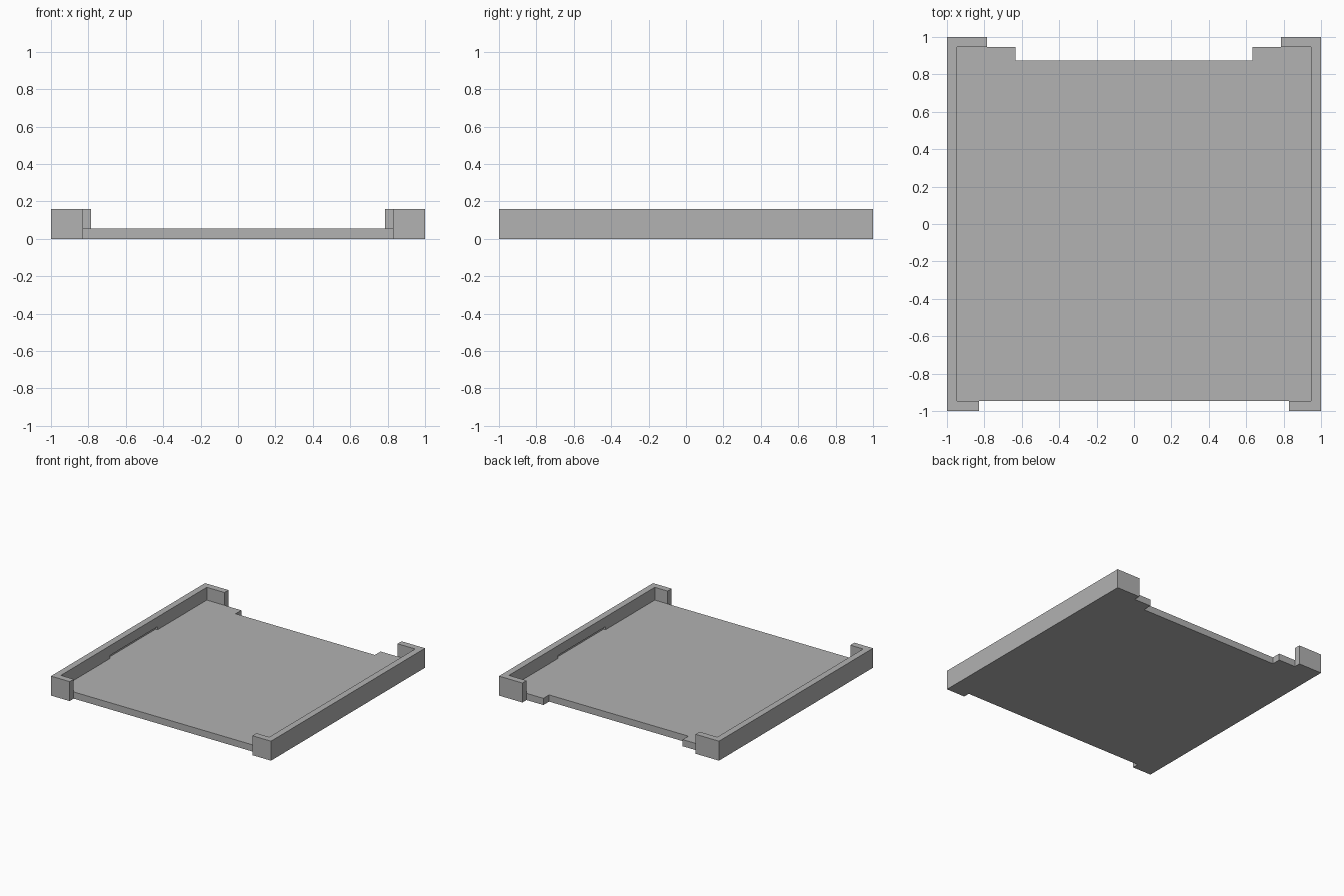
import bpy
import bmesh

cube = bpy.data.objects.get("Cube")
if cube:
    bpy.data.objects.remove(cube, do_unlink=True)

HEIGHT, FLOOR = 0.16, 0.055
INNER = 0.947        # inner face of the walls
FRONT_LIP, BACK_LIP = 0.83, 0.787   # inner ends of the corner returns

grey = bpy.data.materials.new("plain grey")
grey.use_nodes = True
colour = (0.445, 0.445, 0.445, 1)
grey.diffuse_color = colour
grey.node_tree.nodes["Principled BSDF"].inputs["Base Color"].default_value = colour


def prism(name, outline, z0, z1):
    """Extrude a flat outline from z0 up to z1."""
    bm = bmesh.new()
    base = bm.faces.new([bm.verts.new((x, y, z0)) for x, y in outline])
    top = bmesh.ops.extrude_face_region(bm, geom=[base])["geom"]
    verts = [v for v in top if isinstance(v, bmesh.types.BMVert)]
    bmesh.ops.translate(bm, verts=verts, vec=(0, 0, z1 - z0))
    bmesh.ops.recalc_face_normals(bm, faces=bm.faces)
    mesh = bpy.data.meshes.new(name)
    bm.to_mesh(mesh)
    bm.free()
    mesh.materials.append(grey)
    obj = bpy.data.objects.new(name, mesh)
    bpy.context.collection.objects.link(obj)
    return obj


def combine(target, other, operation):
    """Apply a boolean and remove the second object."""
    mod = target.modifiers.new("combine", "BOOLEAN")
    mod.operation, mod.solver, mod.object = operation, "EXACT", other
    bpy.context.view_layer.objects.active = target
    bpy.ops.object.modifier_apply(modifier=mod.name)
    bpy.data.objects.remove(other, do_unlink=True)


# Floor plate with stepped back edge and shallow front opening
half = [(FRONT_LIP, -INNER), (FRONT_LIP, -1), (1, -1), (1, 1),
        (BACK_LIP, 1), (BACK_LIP, INNER), (0.633, INNER), (0.633, 0.873)]
tray = prism("tray", half + [(-x, y) for x, y in reversed(half)], 0, FLOOR)

# Side walls with corner returns, each undercut by a shallow slot
wall = [(FRONT_LIP, -1), (1, -1), (1, 1), (BACK_LIP, 1),
        (BACK_LIP, INNER), (INNER, INNER), (INNER, -INNER), (FRONT_LIP, -INNER)]
slot = [(0.9, -0.31), (0.965, -0.31), (0.965, 0.31), (0.9, 0.31)]
for side, name in ((1, "left_wall"), (-1, "right_wall")):
    part = prism(name, [(side * x, y) for x, y in wall], 0, HEIGHT)
    combine(tray, part, "UNION")
    cutter = prism(name + "_slot", [(side * x, y) for x, y in slot], FLOOR, FLOOR + 0.025)
    cutter.hide_render = True
    combine(tray, cutter, "DIFFERENCE")
